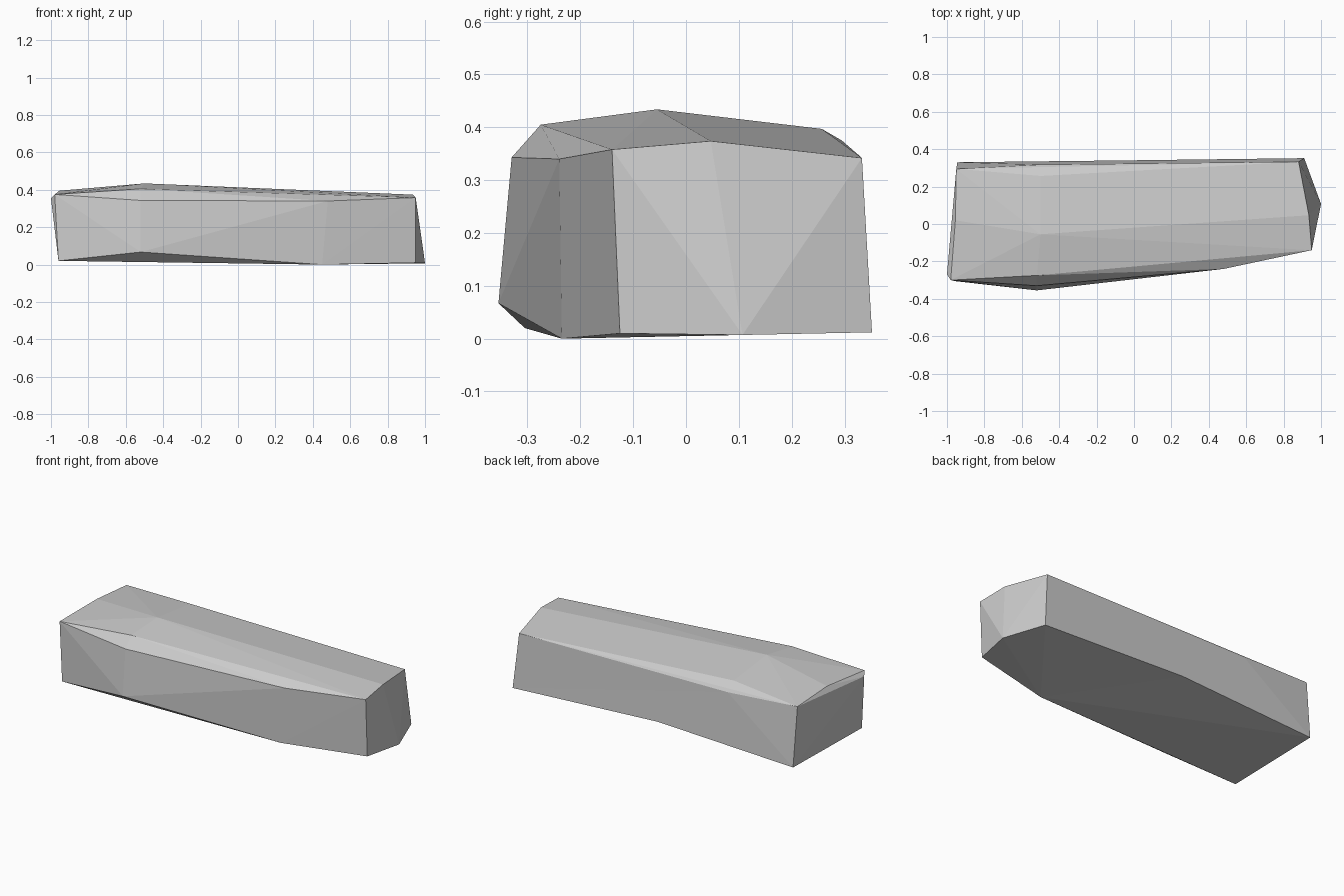
import bpy
import bmesh
from mathutils import Vector

cube = bpy.data.objects.get("Cube")
if cube:
    bpy.data.objects.remove(cube, do_unlink=True)

# Stone colour
stone = bpy.data.materials.new("pale_grey_stone")
stone.use_nodes = True
colour = (0.6, 0.6, 0.6, 1)
stone.diffuse_color = colour
shader = stone.node_tree.nodes["Principled BSDF"]
shader.inputs["Base Color"].default_value = colour
shader.inputs["Roughness"].default_value = 0.9

# Corners of the slab, grouped by region
back_left_foot = (-0.945, 0.33, 0.02)
back_right_foot = (0.91, 0.352, 0.012)
left_end = [(-0.96, -0.305, 0.02), (-1, -0.27, 0.355), (-0.98, -0.3, 0.375),
            (-0.955, 0.02, 0.395), (-0.95, 0.295, 0.375), back_left_foot]
shoulder = [(-0.52, -0.355, 0.067), (-0.52, -0.33, 0.343), (-0.52, -0.275, 0.405),
            (-0.5, -0.055, 0.434), (-0.5, 0.257, 0.397), (-0.5, 0.317, 0.35)]
front_bend = [(0.45, -0.235, 0), (0.48, -0.24, 0.34)]
right_end = [(0.95, -0.125, 0.01), (0.95, -0.14, 0.358), (0.935, 0.047, 0.374),
             (1, 0.107, 0.007), (0.88, 0.333, 0.342), back_right_foot]

# Faceted hull
bm = bmesh.new()
for corner in left_end + shoulder + front_bend + right_end:
    bm.verts.new(corner)
hull = bmesh.ops.convex_hull(bm, input=bm.verts)
loose = set(hull["geom_interior"]) | set(hull["geom_unused"])
bmesh.ops.delete(bm, geom=[v for v in loose if isinstance(v, bmesh.types.BMVert)],
                 context="VERTS")

# Shallow hollow along the back lower edge
ends = [Vector(back_left_foot), Vector(back_right_foot)]
for edge in list(bm.edges):
    if all(min((v.co - e).length for e in ends) < 0.001 for v in edge.verts):
        cut = bmesh.ops.bisect_edges(bm, edges=[edge], cuts=1)
        for v in cut["geom_split"]:
            if isinstance(v, bmesh.types.BMVert) and abs(v.co.x) < 0.5:
                v.co = (-0.05, 0.34, 0.06)
        break
bmesh.ops.triangulate(bm, faces=bm.faces)
bmesh.ops.recalc_face_normals(bm, faces=bm.faces)

mesh = bpy.data.meshes.new("stone_slab")
bm.to_mesh(mesh)
bm.free()
mesh.materials.append(stone)
slab = bpy.data.objects.new("stone_slab", mesh)
bpy.context.collection.objects.link(slab)
